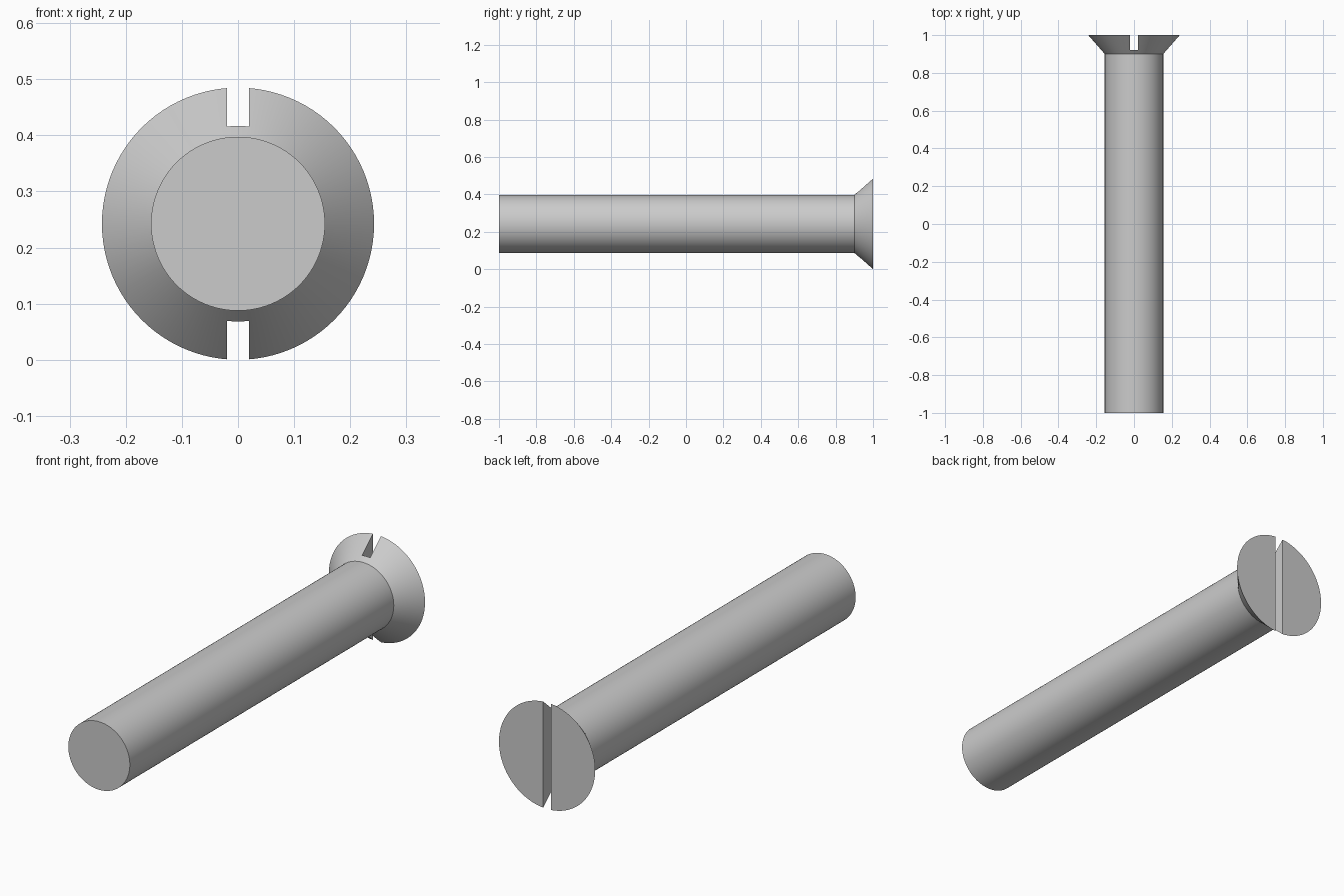
import bpy, bmesh
from math import pi, radians
from mathutils import Matrix

cube = bpy.data.objects.get("Cube")
if cube:
    bpy.data.objects.remove(cube, do_unlink=True)

SIDES = 96
CENTRE_Z = 0.2425
SHANK_R, HEAD_R = 0.155, 0.2425
TIP_Y, NECK_Y, TOP_Y = -1.0, 0.9, 1.0
SLOT_WIDTH, SLOT_FLOOR_Y = 0.04, 0.922

# Plain grey metal
metal = bpy.data.materials.new("grey_metal")
metal.use_nodes = True
grey = (0.6, 0.6, 0.6, 1.0)
metal.diffuse_color = grey
metal.node_tree.nodes["Principled BSDF"].inputs["Base Color"].default_value = grey


def make_object(name, bm):
    bmesh.ops.recalc_face_normals(bm, faces=bm.faces)
    mesh = bpy.data.meshes.new(name)
    bm.to_mesh(mesh)
    bm.free()
    mesh.materials.append(metal)
    obj = bpy.data.objects.new(name, mesh)
    bpy.context.collection.objects.link(obj)
    return obj


# Shank and countersunk head: rings along y, bridged and capped
bm = bmesh.new()
turn = Matrix.Translation((0, 0, CENTRE_Z)) @ Matrix.Rotation(pi / 2, 4, "X")
rings = []
for y, radius in ((TIP_Y, SHANK_R), (NECK_Y, SHANK_R), (TOP_Y, HEAD_R)):
    place = Matrix.Translation((0, y, 0)) @ turn
    rings.append(bmesh.ops.create_circle(
        bm, segments=SIDES, radius=radius, matrix=place)["verts"])
for a, b in zip(rings, rings[1:]):
    for i in range(SIDES):
        j = (i + 1) % SIDES
        bm.faces.new((a[i], a[j], b[j], b[i]))
bm.faces.new(rings[0])
bm.faces.new(rings[-1])
screw = make_object("countersunk_screw", bm)

# Straight driver slot across the head
bm = bmesh.new()
depth = 0.2
size = Matrix.Diagonal((SLOT_WIDTH, depth, 1.0, 1.0))
middle = Matrix.Translation((0, SLOT_FLOOR_Y + depth / 2, CENTRE_Z))
bmesh.ops.create_cube(bm, size=1, matrix=middle @ size)
cutter = make_object("slot_cutter", bm)
cutter.hide_render = True

cut = screw.modifiers.new("driver_slot", "BOOLEAN")
cut.operation = "DIFFERENCE"
cut.solver = "EXACT"
cut.object = cutter

bpy.ops.object.select_all(action="DESELECT")
screw.select_set(True)
bpy.context.view_layer.objects.active = screw
bpy.ops.object.modifier_apply(modifier=cut.name)
bpy.data.objects.remove(cutter, do_unlink=True)
bpy.ops.object.shade_smooth_by_angle(angle=radians(30))
